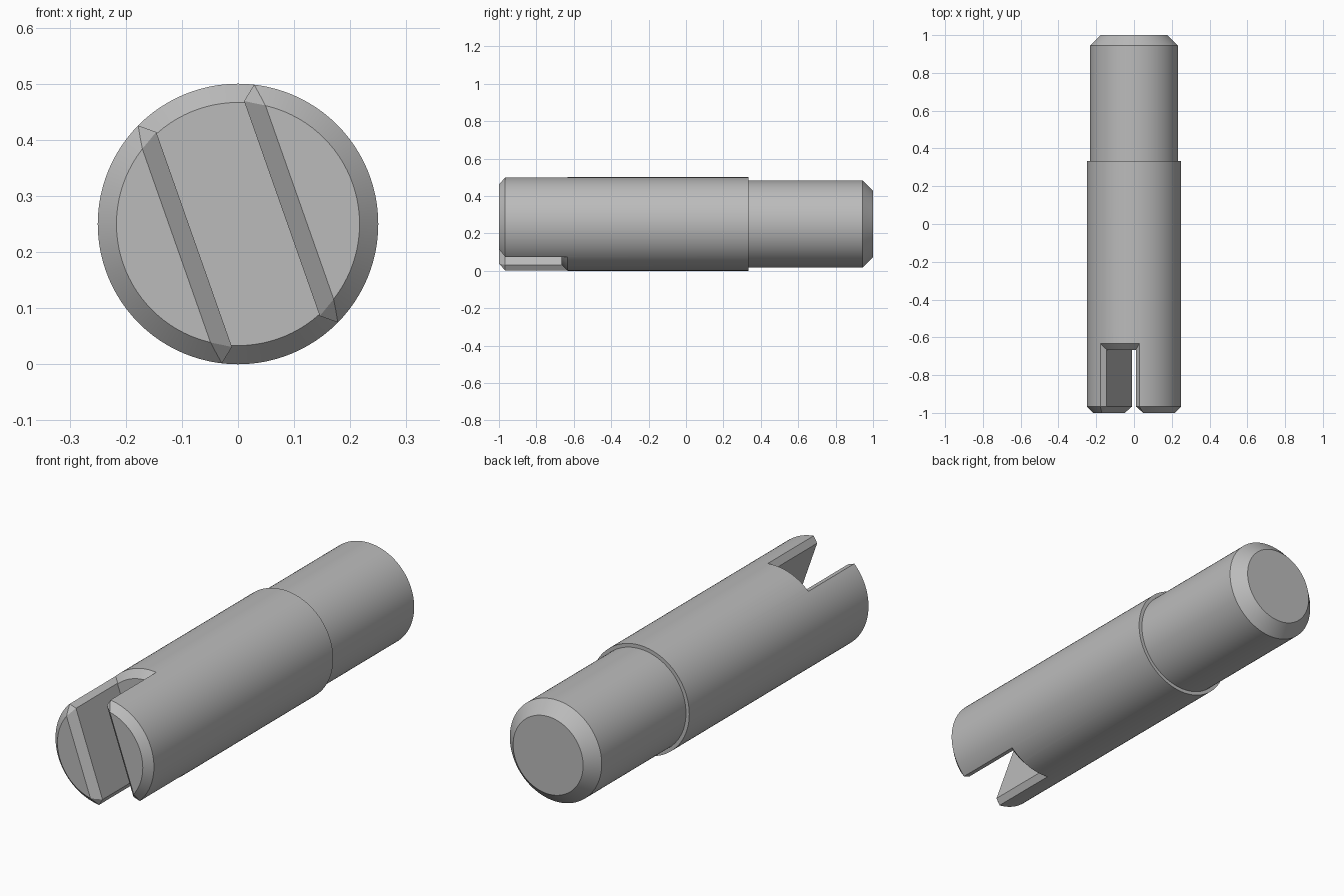
import bpy
import bmesh
import math
from mathutils import Matrix, Vector

cube = bpy.data.objects.get("Cube")
if cube:
    bpy.data.objects.remove(cube, do_unlink=True)

RADIUS = 0.25
CHAMFER = RADIUS * 2 / 15
FRONT = -1.0
FLOOR = FRONT + 10 * CHAMFER      # bottom of the slot
HALF_SLOT = 0.083
HALF_WALL = 0.203                 # where the slot wall meets its edge chamfer
SLOPE = 0.82
AXIS = Matrix.Translation((0, 0, RADIUS))
TILT = AXIS @ Matrix.Rotation(-math.radians(19.4), 4, 'Y')

steel = bpy.data.materials.new("steel grey")
steel.use_nodes = True
steel.diffuse_color = (0.5, 0.5, 0.5, 1)
steel.node_tree.nodes["Principled BSDF"].inputs["Base Color"].default_value = (0.5, 0.5, 0.5, 1)


def finish(name, bm, matrix):
    bmesh.ops.recalc_face_normals(bm, faces=bm.faces)
    bm.transform(matrix)
    mesh = bpy.data.meshes.new(name)
    bm.to_mesh(mesh)
    bm.free()
    mesh.materials.append(steel)
    obj = bpy.data.objects.new(name, mesh)
    bpy.context.collection.objects.link(obj)
    return obj


def revolve(name, profile, segments=96):
    """Closed turned solid along y from (y, radius) pairs."""
    bm = bmesh.new()
    rings = []
    for y, r in profile:
        angles = [math.tau * i / segments for i in range(segments)]
        rings.append([bm.verts.new((r * math.sin(a), y, r * math.cos(a))) for a in angles])
    for a, b in zip(rings, rings[1:]):
        for i in range(segments):
            j = (i + 1) % segments
            bm.faces.new((a[i], a[j], b[j], b[i]))
    bm.faces.new(rings[0])
    bm.faces.new(rings[-1])
    return finish(name, bm, AXIS)


def prism(name, outline, offset):
    """Extrude a 3D outline along an offset."""
    bm = bmesh.new()
    face = bm.faces.new([bm.verts.new(p) for p in outline])
    new = bmesh.ops.extrude_face_region(bm, geom=[face], use_keep_orig=True)
    verts = [v for v in new["geom"] if isinstance(v, bmesh.types.BMVert)]
    bmesh.ops.translate(bm, verts=verts, vec=offset)
    return finish(name, bm, TILT)


def hull(name, points):
    bm = bmesh.new()
    for p in points:
        bm.verts.new(p)
    bmesh.ops.convex_hull(bm, input=bm.verts)
    return finish(name, bm, TILT)


def subtract(target, cutter):
    cutter.hide_render = True
    mod = target.modifiers.new("cut", 'BOOLEAN')
    mod.operation = 'DIFFERENCE'
    mod.solver = 'EXACT'
    mod.object = cutter
    bpy.context.view_layer.objects.active = target
    bpy.ops.object.modifier_apply(modifier=mod.name)
    bpy.data.objects.remove(cutter, do_unlink=True)


# Stepped shaft with chamfered ends
neck = RADIUS * 14 / 15
tip = CHAMFER * 5 / 3
shaft = revolve("slotted_shaft", [
    (FRONT, RADIUS - CHAMFER), (FRONT + CHAMFER, RADIUS), (1 / 3, RADIUS),
    (1 / 3, neck), (1 - tip, neck), (1, neck - tip)])

# Slot cutter flaring at the shaft surface, ending in a conical floor rim
wide, tall = HALF_SLOT + 0.1, HALF_WALL + 0.1 * SLOPE
bow = [(HALF_SLOT, -HALF_WALL), (HALF_SLOT, HALF_WALL), (wide, tall), (-wide, tall)]
bow += [(-HALF_SLOT, HALF_WALL), (-HALF_SLOT, -HALF_WALL), (-wide, -tall), (wide, -tall)]
slot = prism("slot_cutter", [(n, FRONT - 0.1, t) for n, t in bow], (0, 0.5, 0))
plug = revolve("floor_plug", [
    (FLOOR, RADIUS - CHAMFER), (FLOOR + 0.15, RADIUS - CHAMFER + 0.15), (-0.4, 0.4)])
subtract(slot, plug)
subtract(shaft, slot)

# Chamfer where the slot walls meet the front face
inner = FRONT + CHAMFER
lip = [(-HALF_SLOT, inner), (HALF_SLOT, inner), (HALF_SLOT + 0.1, inner - 0.1), (-HALF_SLOT - 0.1, inner - 0.1)]
subtract(shaft, prism("lip_cutter", [(n, y, -0.3) for n, y in lip], (0, 0, 0.6)))

# Small triangular facets on the four slot corners
for sn in (-1, 1):
    for st in (-1, 1):
        corners = [Vector((HALF_SLOT, inner, HALF_WALL)),
                   Vector((0.11, inner, HALF_WALL + 0.027 * SLOPE)),
                   Vector((HALF_SLOT + CHAMFER, FRONT, 0.183))]
        mid = sum(corners, Vector()) / 3
        normal = (corners[1] - corners[0]).cross(corners[2] - corners[0]).normalized()
        if normal.y > 0:
            normal.negate()
        base = [mid + (c - mid) * 1.4 for c in corners]
        points = base + [p + normal * 0.03 for p in base]
        subtract(shaft, hull("corner_cutter", [(p.x * sn, p.y, p.z * st) for p in points]))

# Smooth turned surfaces, crisp edges
bpy.ops.object.select_all(action='DESELECT')
shaft.select_set(True)
bpy.context.view_layer.objects.active = shaft
bpy.ops.object.shade_smooth_by_angle(angle=math.radians(20))
